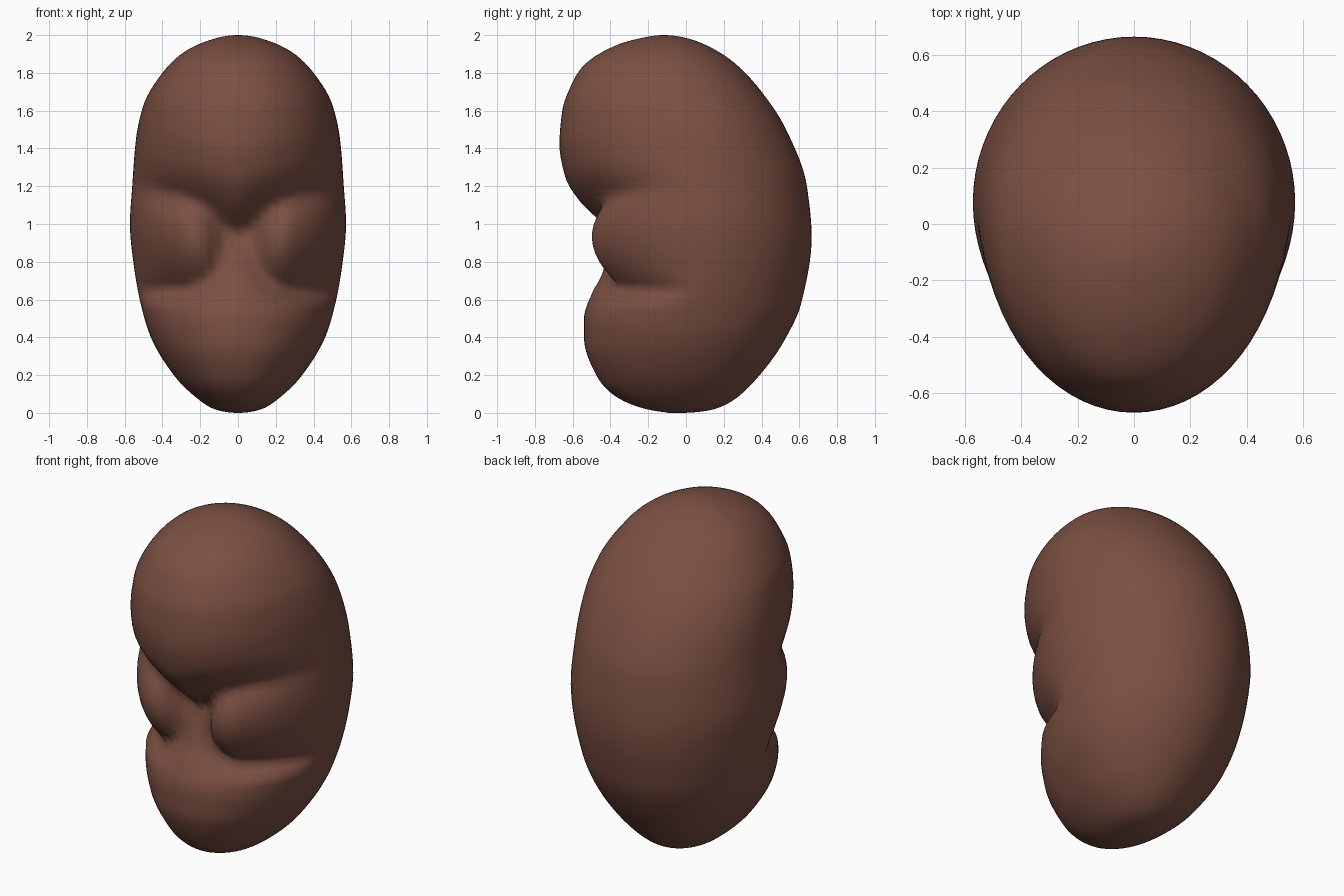
import bpy, bmesh, math

if "Cube" in bpy.data.objects:
    bpy.data.objects.remove(bpy.data.objects["Cube"])

SEGS, RINGS = 72, 80


def curve(points):
    """Smooth interpolation of (z, value) points, spaced by polar angle."""
    px = [math.acos(max(-1, min(1, 1 - z))) for z, v in points]
    pv = [v for z, v in points]
    n = len(px)
    slope = [(pv[i + 1] - pv[i]) / (px[i + 1] - px[i]) for i in range(n - 1)]
    tan = [slope[0]]
    for a, b in zip(slope, slope[1:]):
        tan.append(0 if a * b <= 0 else 2 * a * b / (a + b))
    tan.append(slope[-1])

    def f(z):
        x = math.acos(max(-1, min(1, 1 - z)))
        i = 0
        while i < n - 2 and x > px[i + 1]:
            i += 1
        h = px[i + 1] - px[i]
        t = max(0, min(1, (x - px[i]) / h))
        return ((2*t**3 - 3*t*t + 1) * pv[i] + (t**3 - 2*t*t + t) * h * tan[i]
                + (3*t*t - 2*t**3) * pv[i + 1] + (t**3 - t*t) * h * tan[i + 1])
    return f


# Profiles read along the height
half_width = curve([(0, 0), (.02, .125), (.08, .22), (.2, .34), (.45, .48), (.77, .55),
                    (1, .572), (1.2, .56), (1.45, .54), (1.63, .5), (1.8, .4),
                    (1.9, .3), (1.98, .13), (2, 0)])
back = curve([(0, -.03), (.02, .15), (.2, .39), (.4, .53), (.58, .61), (.93, .665),
              (1.2, .64), (1.5, .53), (1.7, .4), (1.85, .26), (1.95, .1), (2, -.12)])
middle = curve([(0, -.03), (.3, .02), (.9, .08), (1.4, .04), (1.8, -.08), (2, -.12)])
brow = curve([(.7, .1), (.88, .28), (.95, .37), (1.03, .47), (1.13, .57), (1.25, .64),
              (1.42, .67), (1.6, .655), (1.73, .61), (1.83, .55), (1.95, .36),
              (1.99, .21), (2, .12)])
muzzle = curve([(0, .03), (.02, .21), (.1, .39), (.2, .475), (.4, .54), (.5, .54),
                (.65, .49), (.72, .45), (.85, .41), (1, .35), (1.1, .2), (1.3, -.1)])


def front(x, z):
    """Soft union of forehead, cheek and muzzle lobes."""
    x = abs(x)
    b = brow(z - .42 * x * max(0, min(1, (1.7 - z) / .6)))
    u = max(0, min(1, (z - .58) / .25))
    m = muzzle(z + .12 * x * min(1, z / .5)) - 4.5 * u * x * x
    dx = x - .28
    dz = z - .94 - .25 * dx
    c = .565 - (4.6 if dx < 0 else .6) * dx * dx - 2.5 * dz * dz
    top = max(b, m, c)
    k = .012
    s = sum(math.exp((v - top) / k) for v in (b, m, c))
    return top + k * math.log(s)


# Head, lofted ring by ring
bm = bmesh.new()
rings = []
for j in range(1, RINGS):
    z = 1 - math.cos(math.pi * j / RINGS)
    w, mid, yb = half_width(z), middle(z), back(z)
    ring = []
    for i in range(SEGS):
        t = 2 * math.pi * i / SEGS
        x, cs = w * math.sin(t), math.cos(t)
        y = mid + (yb - mid) * cs if cs > 0 else mid + (front(x, z) + mid) * cs
        ring.append(bm.verts.new((x, y, z)))
    rings.append(ring)
for lo, hi in zip(rings, rings[1:]):
    for i in range(SEGS):
        k = (i + 1) % SEGS
        bm.faces.new((lo[i], lo[k], hi[k], hi[i]))
for ring, co in ((rings[0], (0, -.03, 0)), (rings[-1], (0, -.12, 2))):
    tip = bm.verts.new(co)
    for i in range(SEGS):
        bm.faces.new((ring[i], ring[(i + 1) % SEGS], tip))
bmesh.ops.recalc_face_normals(bm, faces=bm.faces)
for f in bm.faces:
    f.smooth = True
mesh = bpy.data.meshes.new("head")
bm.to_mesh(mesh)
bm.free()
head = bpy.data.objects.new("head", mesh)
bpy.context.collection.objects.link(head)

# Brown colour
mat = bpy.data.materials.new("brown")
mat.diffuse_color = (.2, .08, .055, 1)
mat.use_nodes = True
mat.node_tree.nodes["Principled BSDF"].inputs["Base Color"].default_value = mat.diffuse_color
mesh.materials.append(mat)
